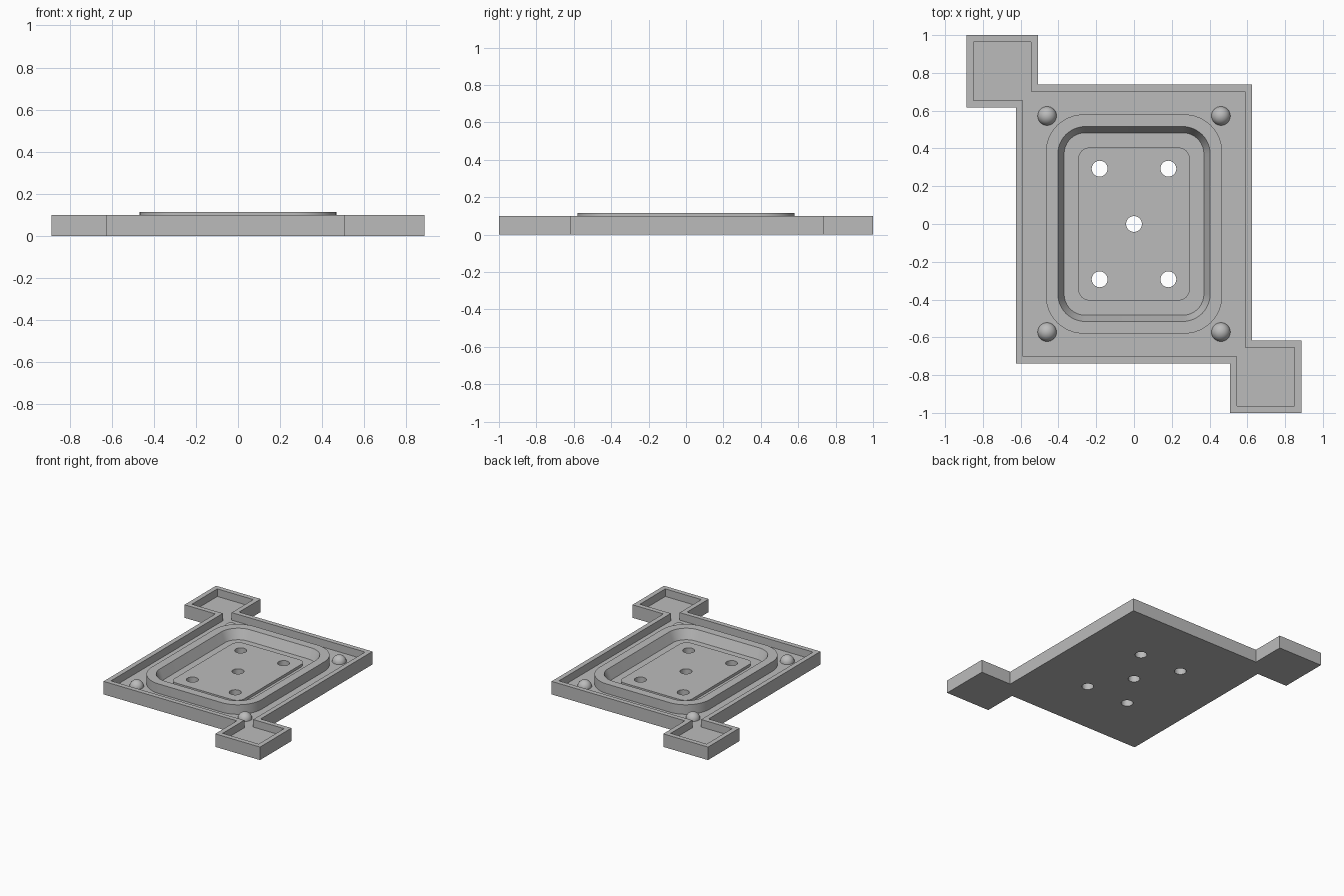
import bpy, bmesh
from math import cos, sin, pi, radians
from mathutils import Matrix

if "Cube" in bpy.data.objects:
    bpy.data.objects.remove(bpy.data.objects["Cube"], do_unlink=True)

GREY = (0.5, 0.5, 0.5, 1)
metal = bpy.data.materials.new("plain grey")
metal.use_nodes = True
metal.diffuse_color = GREY
metal.node_tree.nodes["Principled BSDF"].inputs["Base Color"].default_value = GREY

FLOOR, RIM, RIDGE, PAD = 0.042, 0.1, 0.115, 0.062


def make_object(name, bm, smooth=False):
    bmesh.ops.recalc_face_normals(bm, faces=bm.faces)
    mesh = bpy.data.meshes.new(name)
    bm.to_mesh(mesh)
    bm.free()
    mesh.materials.append(metal)
    obj = bpy.data.objects.new(name, mesh)
    bpy.context.collection.objects.link(obj)
    if smooth:
        activate(obj)
        bpy.ops.object.shade_smooth_by_angle(angle=radians(30))
    return obj


def activate(obj):
    bpy.ops.object.select_all(action="DESELECT")
    obj.select_set(True)
    bpy.context.view_layer.objects.active = obj


def skin(name, loops, closed=False, smooth=False):
    """Bridge matching (outline, height) loops; cap the ends or join them."""
    bm = bmesh.new()
    rings = [[bm.verts.new((x, y, z)) for x, y in pts] for pts, z in loops]
    pairs = list(zip(rings, rings[1:]))
    if closed:
        pairs.append((rings[-1], rings[0]))
    for a, b in pairs:
        n = len(a)
        for i in range(n):
            j = (i + 1) % n
            bm.faces.new((a[i], a[j], b[j], b[i]))
    if not closed:
        bm.faces.new(rings[0])
        bm.faces.new(rings[-1])
    return make_object(name, bm, smooth)


def rounded_rect(hx, hy, r, steps=12):
    pts = []
    for k, (sx, sy) in enumerate(((1, 1), (-1, 1), (-1, -1), (1, -1))):
        for s in range(steps + 1):
            a = (k + s / steps) * pi / 2
            pts.append((sx * (hx - r) + r * cos(a), sy * (hy - r) + r * sin(a)))
    return pts


def plate_outline(d):
    """Plate with two opposite corner tabs, inset by d."""
    half = [(0.625 - d, 0.738 - d), (-0.507 - d, 0.738 - d), (-0.507 - d, 1 - d),
            (-0.887 + d, 1 - d), (-0.887 + d, 0.618 + d), (-0.625 + d, 0.618 + d)]
    return half + [(-x, -y) for x, y in half]


# Tray: outer skin, flat rim and recessed floor
outer, inner = plate_outline(0), plate_outline(0.037)
tray = skin("tray", [(outer, 0), (outer, RIM), (inner, RIM), (inner, FLOOR)])

# Raised ring with a sloped inner wall
ring_out = rounded_rect(0.467, 0.58, 0.2)
skin("raised_ring", [(ring_out, FLOOR), (ring_out, RIDGE),
                     (rounded_rect(0.403, 0.516, 0.145), RIDGE),
                     (rounded_rect(0.37, 0.483, 0.112), FLOOR)], closed=True, smooth=True)

# Centre pad
pad_edge = rounded_rect(0.295, 0.405, 0.06)
pad = skin("centre_pad", [(pad_edge, FLOOR), (pad_edge, PAD)], smooth=True)

# Through holes in the tray and pad
bm = bmesh.new()
for x, y in [(0, 0)] + [(sx * 0.182, sy * 0.293) for sx in (-1, 1) for sy in (-1, 1)]:
    bmesh.ops.create_cone(bm, cap_ends=True, segments=32, radius1=0.042, radius2=0.042,
                          depth=0.4, matrix=Matrix.Translation((x, y, 0)))
cutter = make_object("hole_cutter", bm)
cutter.hide_render = True
for part in (tray, pad):
    mod = part.modifiers.new("holes", "BOOLEAN")
    mod.operation, mod.solver, mod.object = "DIFFERENCE", "EXACT", cutter
    activate(part)
    bpy.ops.object.modifier_apply(modifier=mod.name)
    bpy.ops.object.shade_smooth_by_angle(angle=radians(30))
bpy.data.objects.remove(cutter, do_unlink=True)

# Dome studs near the four corners
for sx, side in ((-1, "right"), (1, "left")):
    for sy, end in ((-1, "front"), (1, "back")):
        bm = bmesh.new()
        bmesh.ops.create_uvsphere(bm, u_segments=32, v_segments=16, radius=0.05)
        bmesh.ops.bisect_plane(bm, geom=bm.verts[:] + bm.edges[:] + bm.faces[:], dist=1e-5,
                               plane_co=(0, 0, 0), plane_no=(0, 0, 1), clear_inner=True)
        bmesh.ops.translate(bm, verts=bm.verts, vec=(sx * 0.46, sy * 0.572, FLOOR))
        make_object(f"dome_{end}_{side}", bm, smooth=True)
